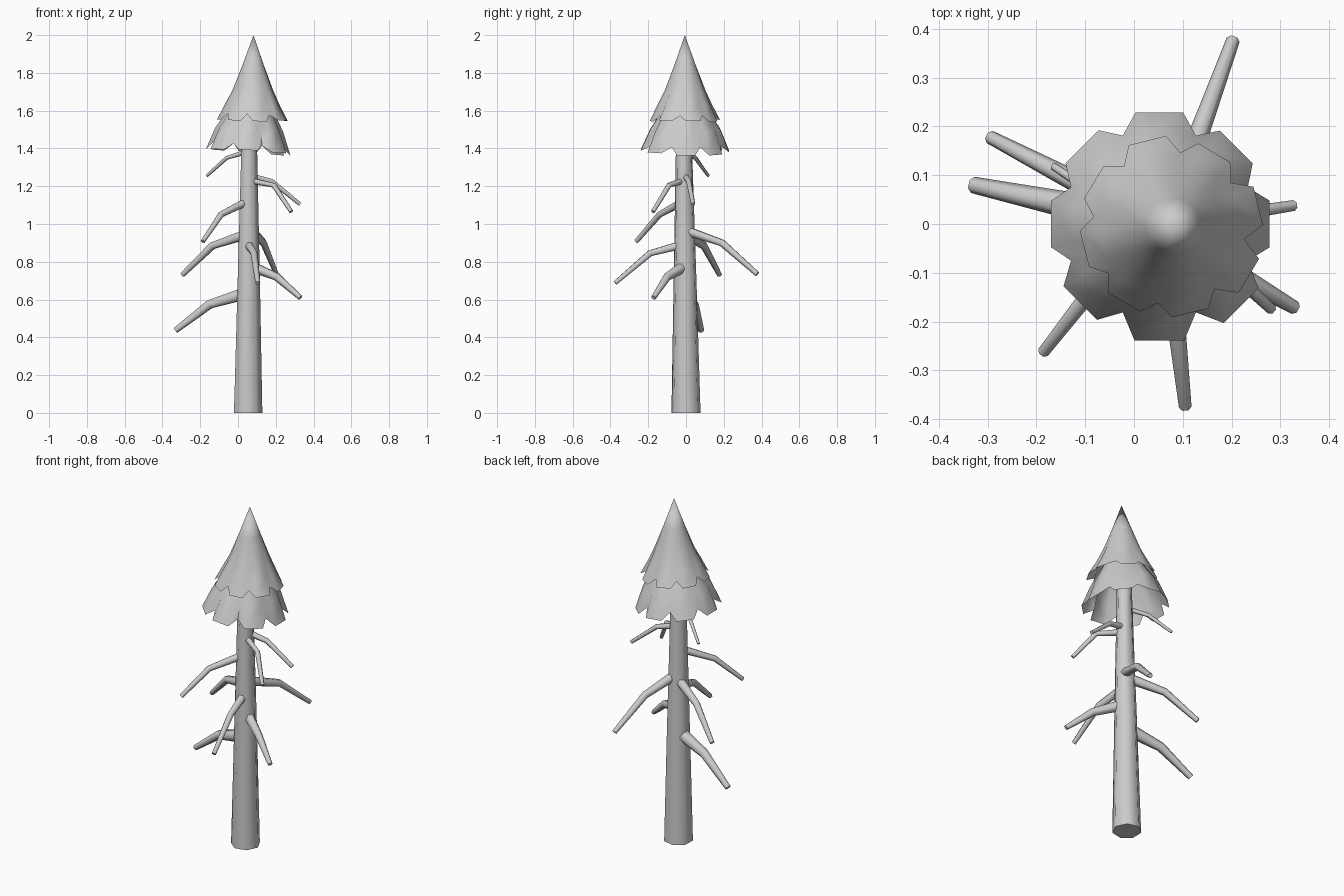
import bpy, bmesh, random
from math import sin, cos, radians, pi
from mathutils import Vector

if "Cube" in bpy.data.objects:
    bpy.data.objects.remove(bpy.data.objects["Cube"])

random.seed(4)


def finish(name, bm, angle):
    bmesh.ops.recalc_face_normals(bm, faces=bm.faces)
    me = bpy.data.meshes.new(name)
    bm.to_mesh(me)
    bm.free()
    ob = bpy.data.objects.new(name, me)
    bpy.context.collection.objects.link(ob)
    bpy.ops.object.select_all(action='DESELECT')
    ob.select_set(True)
    bpy.context.view_layer.objects.active = ob
    bpy.ops.object.shade_smooth_by_angle(angle=radians(angle))
    return ob


def bridge(bm, rings):
    for a, b in zip(rings, rings[1:]):
        n = len(a)
        for i in range(n):
            j = (i + 1) % n
            bm.faces.new((a[i], a[j], b[j], b[i]))


def tube(name, pts, radii, sides):
    """Tapered, capped tube through a few points."""
    bm = bmesh.new()
    pts = [Vector(p) for p in pts]
    rings = []
    for i, (p, r) in enumerate(zip(pts, radii)):
        d = (pts[min(i + 1, len(pts) - 1)] - pts[max(i - 1, 0)]).normalized()
        ref = Vector((0, 1, 0)) if abs(d.z) > 0.95 else Vector((0, 0, 1))
        u = ref.cross(d).normalized()
        v = d.cross(u)
        rings.append([bm.verts.new(p + r * (u * cos(2 * pi * k / sides) + v * sin(2 * pi * k / sides)))
                      for k in range(sides)])
    bridge(bm, rings)
    bm.faces.new(rings[0])
    bm.faces.new(rings[-1])
    return finish(name, bm, 65)


def skirt(name, levels, apex=None, turn=0.0):
    """Open pleated cone with 8 blunt lobes.
    level = (centre x, centre y, z, radius, notch inset, notch rise, tilt)"""
    bm = bmesh.new()
    jit = [random.uniform(-1, 1) for _ in range(8)]
    rings = []
    for cx, cy, z, r, inset, rise, tilt in levels:
        ring = []
        for k in range(8):
            for off in (-12, 12, 22.5):
                a = radians(45 * k + off + turn)
                notch = off > 20
                rr = r - inset if notch else r + 0.25 * inset * jit[k]
                zz = z + (rise if notch else 0.25 * rise * jit[k])
                x = rr * cos(a)
                ring.append(bm.verts.new((cx + x, cy + rr * sin(a), zz - tilt * x)))
        rings.append(ring)
    bridge(bm, rings)
    if apex:
        tip = bm.verts.new(apex)
        top = rings[-1]
        for i in range(len(top)):
            bm.faces.new((top[i], top[(i + 1) % len(top)], tip))
    return finish(name, bm, 60)


# Trunk
tube("trunk", [(0.05, 0, 0), (0.054, -0.005, 0.7), (0.058, -0.012, 1.55)],
     [0.079, 0.062, 0.04], 7)

# Bare drooping branches: start, bend, tip, start radius, tip radius
branches = [
    ((0.04, -0.01, 1.38), (-0.06, 0.05, 1.35), (-0.165, 0.118, 1.255), 0.014, 0.008),
    ((0.06, -0.005, 1.255), (0.18, 0.015, 1.225), (0.328, 0.038, 1.105), 0.018, 0.011),
    ((0.06, -0.015, 1.23), (0.19, -0.09, 1.205), (0.282, -0.175, 1.065), 0.018, 0.011),
    ((0.03, -0.03, 1.11), (-0.09, -0.14, 1.05), (-0.186, -0.263, 0.908), 0.021, 0.012),
    ((0.03, 0.01, 0.94), (-0.135, 0.095, 0.885), (-0.295, 0.178, 0.73), 0.028, 0.014),
    ((0.07, 0.0, 0.965), (0.135, 0.19, 0.9), (0.203, 0.377, 0.735), 0.027, 0.014),
    ((0.07, -0.01, 0.775), (0.205, -0.1, 0.72), (0.33, -0.172, 0.61), 0.03, 0.014),
    ((0.055, -0.02, 0.89), (0.085, -0.19, 0.845), (0.105, -0.375, 0.688), 0.025, 0.013),
    ((0.03, 0.0, 0.63), (-0.15, 0.042, 0.575), (-0.33, 0.08, 0.437), 0.036, 0.017),
]
for i, (a, b, c, r0, r1) in enumerate(branches):
    tube(f"branch_{i + 1}", [a, b, c], [r0, (r0 + r1) / 2, r1], 6)

# Foliage: lower skirt and pointed crown
skirt("lower_foliage", [
    (0.052, 0.0, 1.385, 0.236, 0.04, 0.035, 0.08),
    (0.058, 0.0, 1.50, 0.188, 0.022, 0.01, 0.06),
    (0.068, -0.003, 1.60, 0.125, 0.008, 0.0, 0.04),
    (0.075, -0.005, 1.68, 0.08, 0.0, 0.0, 0.0)])
skirt("crown_foliage", [
    (0.072, -0.008, 1.55, 0.188, 0.032, 0.03, 0.05),
    (0.075, -0.007, 1.63, 0.146, 0.012, 0.0, 0.03),
    (0.078, -0.005, 1.71, 0.107, 0.004, 0.0, 0.0),
    (0.08, -0.005, 1.84, 0.057, 0.0, 0.0, 0.0)],
    apex=(0.082, -0.006, 2.0), turn=14)
